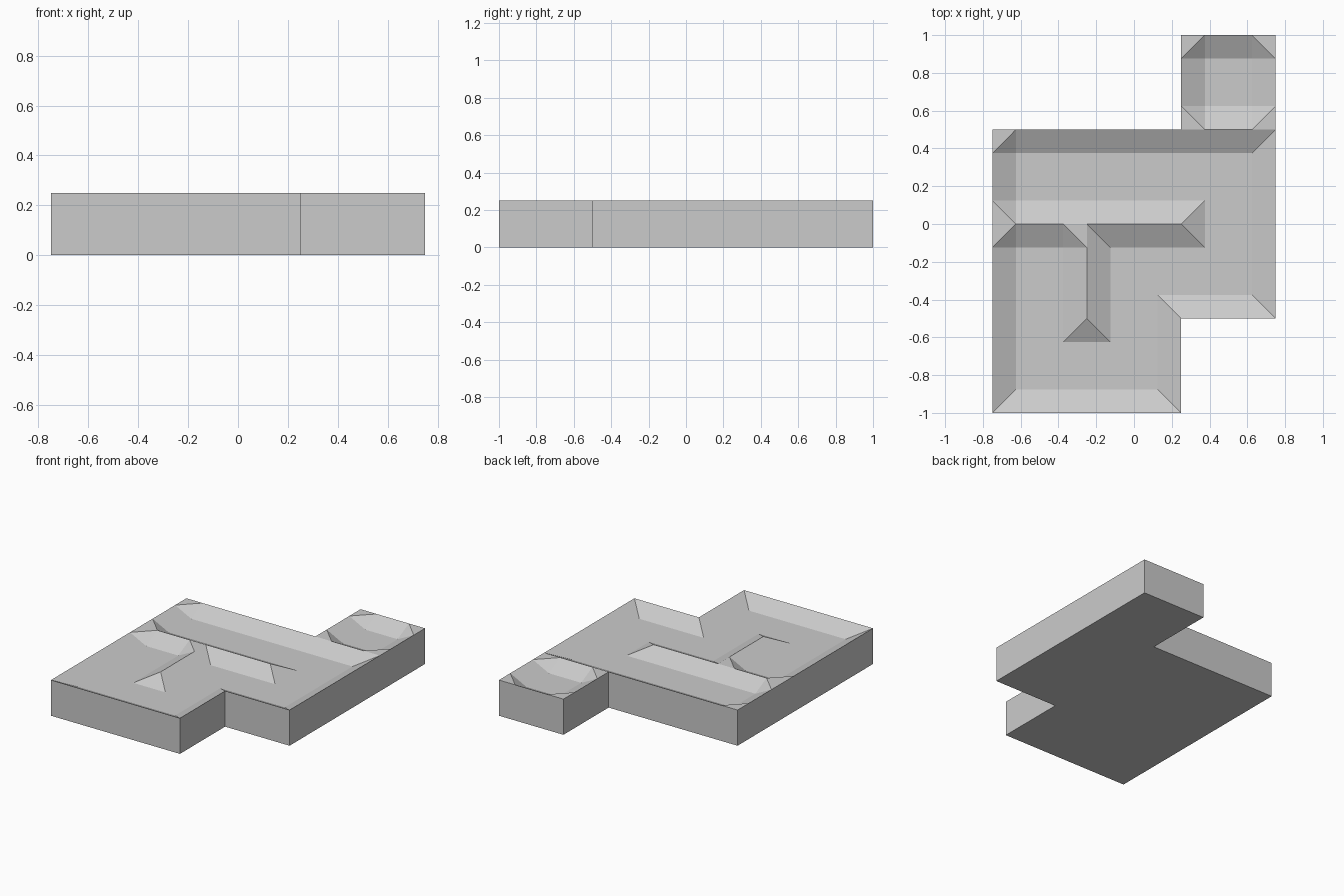
import bpy, bmesh

cube = bpy.data.objects.get("Cube")
if cube:
    bpy.data.objects.remove(cube, do_unlink=True)

STEP = 0.125               # each cell is four steps wide
RIM, FLOOR = 0.25, 0.1875

# Stone material
stone = bpy.data.materials.new("stone_grey")
stone.use_nodes = True
stone.diffuse_color = (0.6, 0.6, 0.6, 1)
bsdf = stone.node_tree.nodes["Principled BSDF"]
bsdf.inputs["Base Color"].default_value = (0.6, 0.6, 0.6, 1)
bsdf.inputs["Roughness"].default_value = 0.8

# Floor plan: cells (column, row) and the partitions between neighbours
rows = [(0, 1), (0, 1, 2), (0, 1, 2), (2,)]
cells = {(i, j) for j, row in enumerate(rows) for i in row}
partitions = [{(0, 1), (0, 2)}, {(1, 1), (1, 2)},
              {(0, 1), (1, 1)}, {(2, 2), (2, 3)}]
sides = [(1, 0), (-1, 0), (0, 1), (0, -1)]


def walls(cell):
    """Directions in which a cell is closed by a wall."""
    found = []
    for dx, dy in sides:
        other = (cell[0] + dx, cell[1] + dy)
        if other not in cells or {cell, other} in partitions:
            found.append((dx, dy))
    return found


# Grid points that lie on a wall are raised to the rim
raised = set()
for i, j in cells:
    for dx, dy in walls((i, j)):
        for k in range(5):
            x = 4 * i + (k if dx == 0 else 2 + 2 * dx)
            y = 4 * j + (k if dy == 0 else 2 + 2 * dy)
            raised.add((x, y))

bm = bmesh.new()
points = {}


def point(x, y):
    if (x, y) not in points:
        z = RIM if (x, y) in raised else FLOOR
        points[x, y] = bm.verts.new(((x - 6) * STEP, (y - 8) * STEP, z))
    return points[x, y]


# Sunken top: mitred corners, with flat chamfered corners in dead ends
for i, j in sorted(cells):
    dead_end = len(walls((i, j))) >= 3
    for a in range(4):
        for b in range(4):
            x, y = 4 * i + a, 4 * j + b
            q = [point(x, y), point(x + 1, y),
                 point(x + 1, y + 1), point(x, y + 1)]
            if a in (0, 3) and b in (0, 3):
                start = 0 if a == b else 1     # diagonal through the corner
                if dead_end:
                    start = 1 - start
                q = q[start:] + q[:start]
                bm.faces.new((q[0], q[1], q[2]))
                bm.faces.new((q[0], q[2], q[3]))
            else:
                bm.faces.new(q)

# Outer sides and base
border = [e for e in bm.edges if e.is_boundary]
new = bmesh.ops.extrude_edge_only(bm, edges=border)["geom"]
for v in new:
    if isinstance(v, bmesh.types.BMVert):
        v.co.z = 0
base = [e for e in bm.edges if all(v.co.z == 0 for v in e.verts)]
bmesh.ops.edgenet_fill(bm, edges=base)

# Merge coplanar faces
bmesh.ops.recalc_face_normals(bm, faces=bm.faces)
bmesh.ops.dissolve_limit(bm, angle_limit=0.01, verts=bm.verts, edges=bm.edges)

mesh = bpy.data.meshes.new("walled_tile")
bm.to_mesh(mesh)
bm.free()
mesh.materials.append(stone)
tile = bpy.data.objects.new("walled_tile", mesh)
bpy.context.collection.objects.link(tile)
